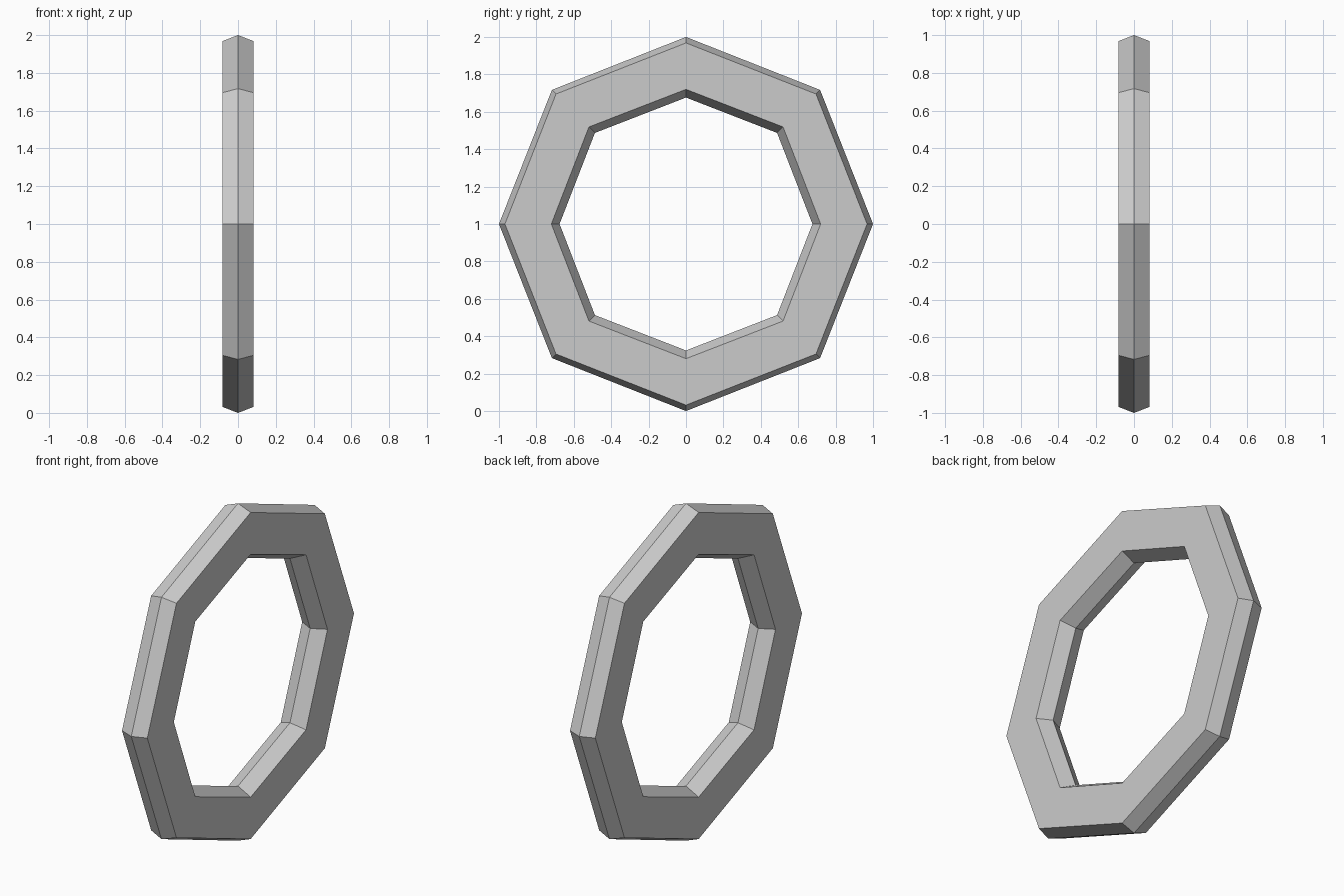
import bpy, bmesh, math

if "Cube" in bpy.data.objects:
    bpy.data.objects.remove(bpy.data.objects["Cube"])

# Cross-section: x, reach at the axis corners, y/z offset at the diagonal corners
section = [
    (0.0, 1.0, 0.717),       # outer ridge
    (0.083, 0.968, 0.695),   # outer edge of right face
    (0.083, 0.72, 0.519),    # inner edge of right face
    (0.0, 0.676, 0.487),     # inner ridge
    (-0.083, 0.72, 0.519),   # inner edge of left face
    (-0.083, 0.968, 0.695),  # outer edge of left face
]
SIDES = 8

# Octagonal ring standing upright, hole along x
bm = bmesh.new()
rings = []
for i in range(SIDES):
    a = i * math.tau / SIDES
    ring = []
    for x, axis_r, diag in section:
        r = diag * math.sqrt(2) if i % 2 else axis_r
        ring.append(bm.verts.new((x, r * math.cos(a), 1 + r * math.sin(a))))
    rings.append(ring)

n = len(section)
for i in range(SIDES):
    p, q = rings[i], rings[(i + 1) % SIDES]
    for j in range(n):
        k = (j + 1) % n
        bm.faces.new((p[j], p[k], q[k], q[j]))
bmesh.ops.recalc_face_normals(bm, faces=bm.faces[:])

mesh = bpy.data.meshes.new("octagonal_ring")
bm.to_mesh(mesh)
bm.free()
bpy.context.collection.objects.link(bpy.data.objects.new("octagonal_ring", mesh))
